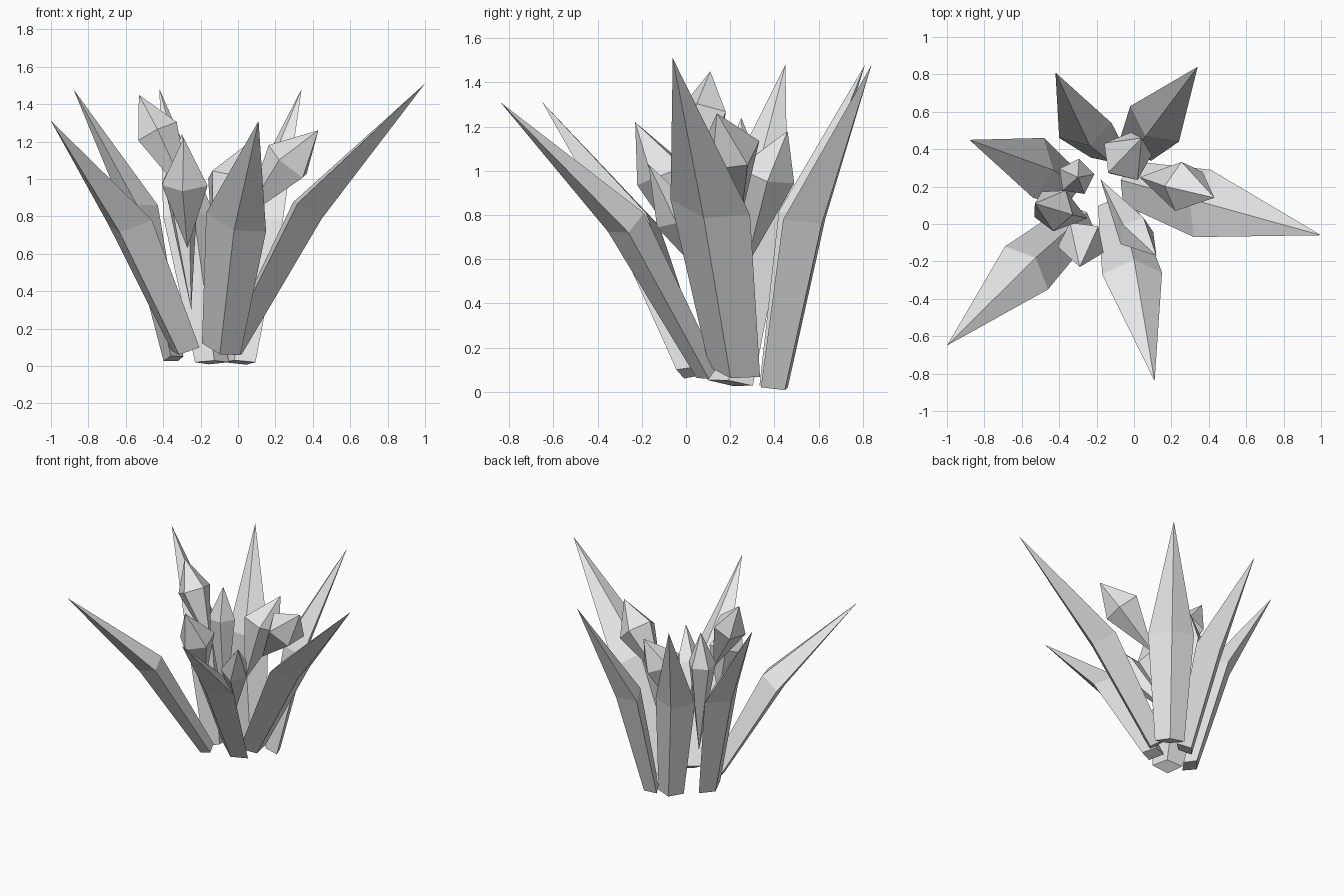
import bpy
import bmesh
from math import cos, sin, tau
from mathutils import Vector

cube = bpy.data.objects.get("Cube")
if cube:
    bpy.data.objects.remove(cube)

# Single matte grey
grey = bpy.data.materials.new("pale_grey")
grey.use_nodes = True
colour = (0.8, 0.8, 0.8, 1)
grey.diffuse_color = colour
grey.node_tree.nodes["Principled BSDF"].inputs["Base Color"].default_value = colour


def loft(name, rings, tip, tail=None):
    """Skin matching rings, close the top on a tip and the bottom on a tail or cap."""
    bm = bmesh.new()
    loops = [[bm.verts.new(p) for p in ring] for ring in rings]
    n = len(loops[0])
    top = bm.verts.new(tip)
    bottom = bm.verts.new(tail) if tail else None
    for i in range(n):
        j = (i + 1) % n
        for a, b in zip(loops, loops[1:]):
            bm.faces.new((a[i], a[j], b[j], b[i]))
        bm.faces.new((loops[-1][i], loops[-1][j], top))
        if bottom:
            bm.faces.new((loops[0][j], loops[0][i], bottom))
    if not bottom:
        bm.faces.new(loops[0][::-1])
    bmesh.ops.recalc_face_normals(bm, faces=bm.faces)
    mesh = bpy.data.meshes.new(name)
    bm.to_mesh(mesh)
    bm.free()
    mesh.materials.append(grey)
    bpy.context.collection.objects.link(bpy.data.objects.new(name, mesh))


def leaf(name, base, edge_a, edge_b, tip):
    """Keeled blade: diamond section, narrow foot, wide shoulder, long point."""
    base, a, b = Vector(base), Vector(edge_a), Vector(edge_b)
    shoulder = (a + b) / 2
    half = (b - a) / 2
    out = half.cross(shoulder - base).normalized()
    if out.z > 0:
        out = -out
    foot = half * 0.64
    rings = [
        [base - foot, base + out * 0.06, base + foot, base - out * 0.05],
        [a, shoulder + out * 0.1, b, shoulder - out * 0.085],
    ]
    loft(name, rings, tip)


def bud(name, centre, tip, tail, radius, turn=0):
    """Five-sided bud, pointed at both ends, widest nearer the tip."""
    centre = Vector(centre)
    frame = (Vector(tip) - Vector(tail)).to_track_quat("Z", "Y")
    ring = []
    for i in range(5):
        angle = tau * i / 5 + turn
        ring.append(centre + frame @ Vector((cos(angle), sin(angle), 0)) * radius)
    loft(name, [ring], tip, tail)


# Outer leaves: foot centre, two shoulder edges, tip
leaf("left_leaf", (-0.03, 0.22, 0.09), (0.32, -0.07, 0.87), (0.41, 0.29, 0.8), (1, -0.06, 1.51))
leaf("front_leaf", (-0.09, 0.1, 0.09), (-0.17, -0.27, 0.82), (0.15, -0.26, 0.72), (0.11, -0.84, 1.31))
leaf("front_right_leaf", (-0.28, 0.03, 0.09), (-0.69, -0.12, 0.75), (-0.46, -0.35, 0.78), (-1, -0.65, 1.31))
leaf("right_leaf", (-0.34, 0.2, 0.04), (-0.54, 0.14, 0.86), (-0.48, 0.46, 0.82), (-0.88, 0.45, 1.48))
leaf("back_right_leaf", (-0.14, 0.38, 0.02), (-0.4, 0.46, 0.8), (-0.12, 0.54, 0.8), (-0.42, 0.81, 1.48))
leaf("back_left_leaf", (0.01, 0.4, 0.02), (-0.02, 0.63, 0.78), (0.24, 0.44, 0.78), (0.34, 0.84, 1.48))

# Inner buds: widest point, tip, tail, radius
bud("right_bud", (-0.43, 0.08, 1.25), (-0.53, 0.11, 1.45), (-0.25, 0.03, 0.87), 0.12, 0.3)
bud("front_bud", (-0.28, -0.1, 0.98), (-0.29, -0.23, 1.22), (-0.27, -0.01, 0.63), 0.13, 0.9)
bud("left_bud", (0.27, 0.2, 1.09), (0.43, 0.14, 1.26), (0.03, 0.25, 0.79), 0.14, 0.5)
bud("back_bud", (-0.04, 0.36, 0.99), (0.04, 0.46, 1.18), (-0.13, 0.27, 0.56), 0.14, 0.2)
bud("back_right_bud", (-0.31, 0.25, 1), (-0.3, 0.25, 1.24), (-0.25, 0.2, 0.3), 0.1)
bud("low_front_bud", (0.01, -0.05, 0.8), (0.12, -0.17, 1.03), (-0.18, 0.24, 0.35), 0.1, 0.6)
